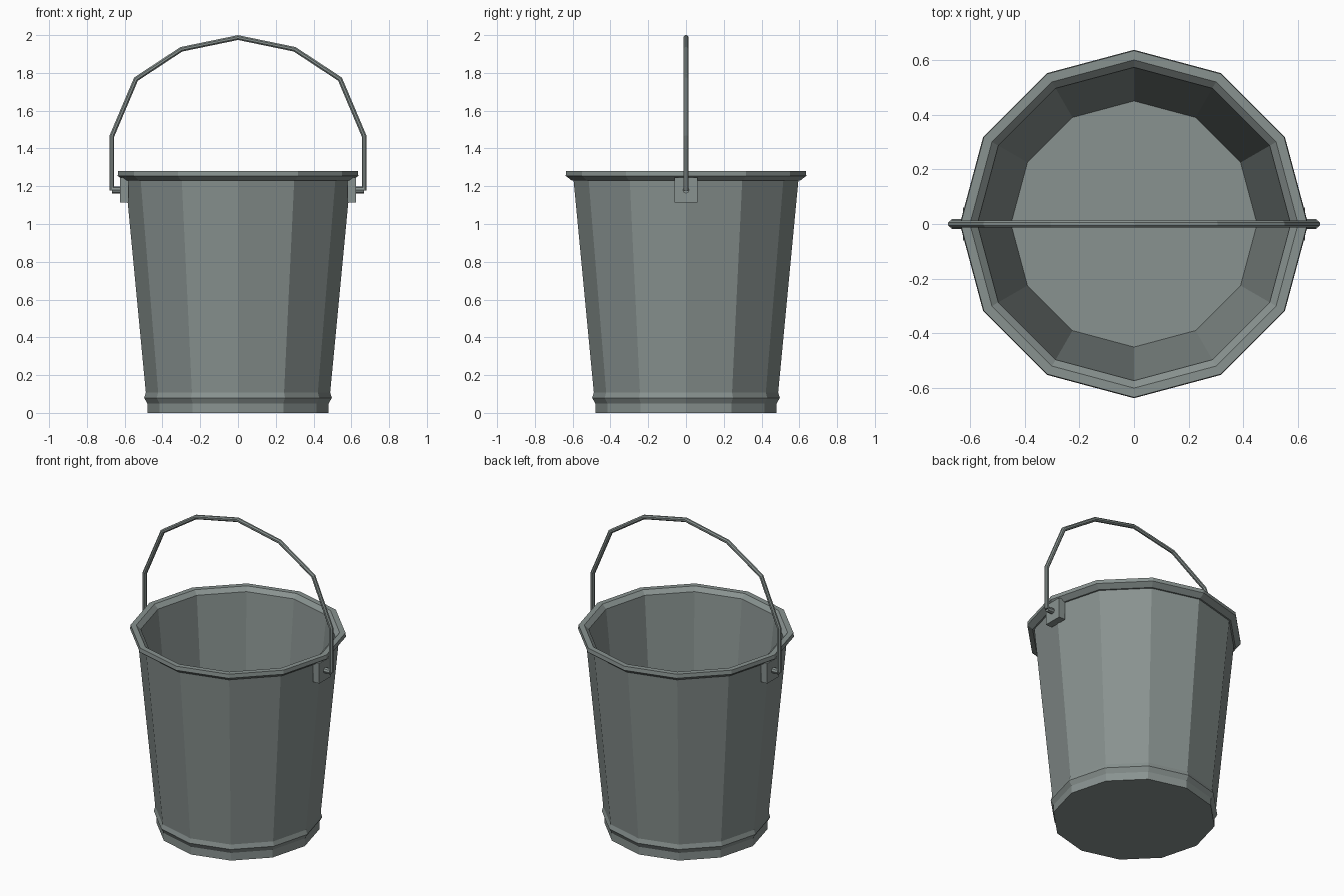
import bpy, bmesh, math
from mathutils import Vector

if "Cube" in bpy.data.objects:
    bpy.data.objects.remove(bpy.data.objects["Cube"])

metal = bpy.data.materials.new("galvanised grey")
metal.diffuse_color = (0.25, 0.29, 0.28, 1)
metal.use_nodes = True
metal.node_tree.nodes["Principled BSDF"].inputs["Base Color"].default_value = metal.diffuse_color


def finish(name, bm):
    bmesh.ops.recalc_face_normals(bm, faces=bm.faces)
    mesh = bpy.data.meshes.new(name)
    bm.to_mesh(mesh)
    bm.free()
    mesh.materials.append(metal)
    obj = bpy.data.objects.new(name, mesh)
    bpy.context.collection.objects.link(obj)
    return obj


def skin(bm, rings):
    # join consecutive vertex rings with quads and cap both ends
    n = len(rings[0])
    for a, b in zip(rings, rings[1:]):
        for i in range(n):
            j = (i + 1) % n
            bm.faces.new((a[i], a[j], b[j], b[i]))
    bm.faces.new(rings[0])
    bm.faces.new(rings[-1])


# bucket: twelve-sided turned profile, outside foot to inside floor
profile = [(0.48, 0), (0.48, 0.05), (0.497, 0.08), (0.488, 0.108),
           (0.595, 1.23), (0.605, 1.23), (0.637, 1.255), (0.634, 1.28),
           (0.60, 1.28), (0.573, 1.255), (0.45, 0.05)]
bm = bmesh.new()
rings = []
for r, z in profile:
    rings.append([bm.verts.new((r * math.cos(i * math.pi / 6), r * math.sin(i * math.pi / 6), z))
                  for i in range(12)])
skin(bm, rings)
finish("bucket_body", bm)

# handle: rod swept along a mitred path in the xz plane
half = [(0.668, 1.178), (0.668, 1.465), (0.54, 1.767), (0.30, 1.925)]
path = [Vector((-x, 0, z)) for x, z in half] + [Vector((0, 0, 1.987))]
path += [Vector((x, 0, z)) for x, z in reversed(half)]
bm = bmesh.new()
rings = []
rod = 0.0135
for k, p in enumerate(path):
    d_in = (p - path[max(k - 1, 0)]).normalized()
    d_out = (path[min(k + 1, len(path) - 1)] - p).normalized()
    t = (d_in + d_out).normalized()
    ref = d_out if d_out.length > 0 else d_in
    side = Vector((-t.z, 0, t.x)) / t.dot(ref)
    ring = []
    for i in range(8):
        a = (i + 0.5) * math.pi / 4
        ring.append(bm.verts.new(p + (side * math.cos(a) + Vector((0, 1, 0)) * math.sin(a)) * rod))
    rings.append(ring)
skin(bm, rings)
finish("handle", bm)

# ears and pivot pins on both sides
for s, label in ((-1, "left"), (1, "right")):
    bm = bmesh.new()
    bmesh.ops.create_cube(bm, size=1)
    for v in bm.verts:
        v.co = Vector((s * 0.602 + v.co.x * 0.046, v.co.y * 0.122, 1.18 + v.co.z * 0.13))
    finish(label + "_ear", bm)

    bm = bmesh.new()
    bmesh.ops.create_cone(bm, cap_ends=True, segments=8, radius1=0.018, radius2=0.018, depth=0.06)
    for v in bm.verts:
        v.co = Vector((s * 0.637 + v.co.z, v.co.x, 1.18 + v.co.y))
    finish(label + "_pin", bm)
